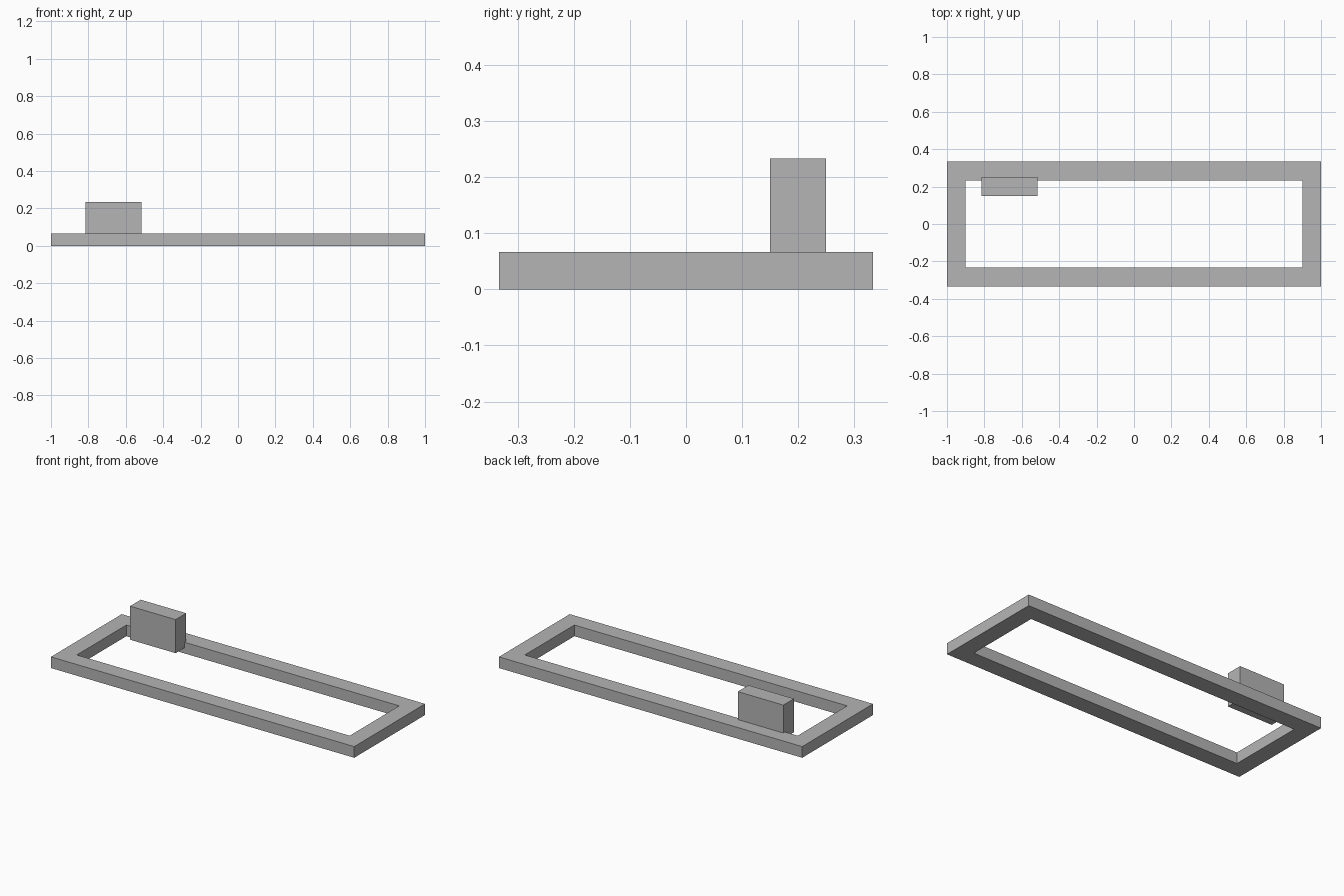
import bpy
import bmesh

cube = bpy.data.objects.get("Cube")
if cube:
    bpy.data.objects.remove(cube, do_unlink=True)

U = 1 / 30  # design module

grey = bpy.data.materials.new("plain grey")
grey.use_nodes = True
colour = (0.46, 0.46, 0.46, 1)
grey.diffuse_color = colour
grey.node_tree.nodes["Principled BSDF"].inputs["Base Color"].default_value = colour


def finish(name, bm):
    """Turn a bmesh into a flat-shaded object."""
    bmesh.ops.recalc_face_normals(bm, faces=bm.faces)
    mesh = bpy.data.meshes.new(name)
    bm.to_mesh(mesh)
    bm.free()
    mesh.materials.append(grey)
    obj = bpy.data.objects.new(name, mesh)
    bpy.context.collection.objects.link(obj)
    return obj


def box(bm, low, high):
    verts = bmesh.ops.create_cube(bm, size=1)["verts"]
    for v in verts:
        v.co = [U * (a if c < 0 else b) for c, a, b in zip(v.co, low, high)]


# Rectangular frame: two nested loops bridged as a ring, then raised
bm = bmesh.new()
loops = []
for hx, hy in ((30, 10), (27, 7)):
    loops.append([bm.verts.new((sx * hx * U, sy * hy * U, 0))
                  for sx, sy in ((-1, -1), (1, -1), (1, 1), (-1, 1))])
outer, inner = loops
for i in range(4):
    j = (i + 1) % 4
    bm.faces.new((outer[i], outer[j], inner[j], inner[i]))
raised = bmesh.ops.extrude_face_region(bm, geom=bm.faces[:], use_keep_orig=True)["geom"]
for v in raised:
    if isinstance(v, bmesh.types.BMVert):
        v.co.z = 2 * U
finish("base_frame", bm)

# Upright block set against the inside of the back rail
bm = bmesh.new()
box(bm, (-24.5, 4.5, 1), (-15.5, 7.5, 7))
finish("upright_block", bm)
